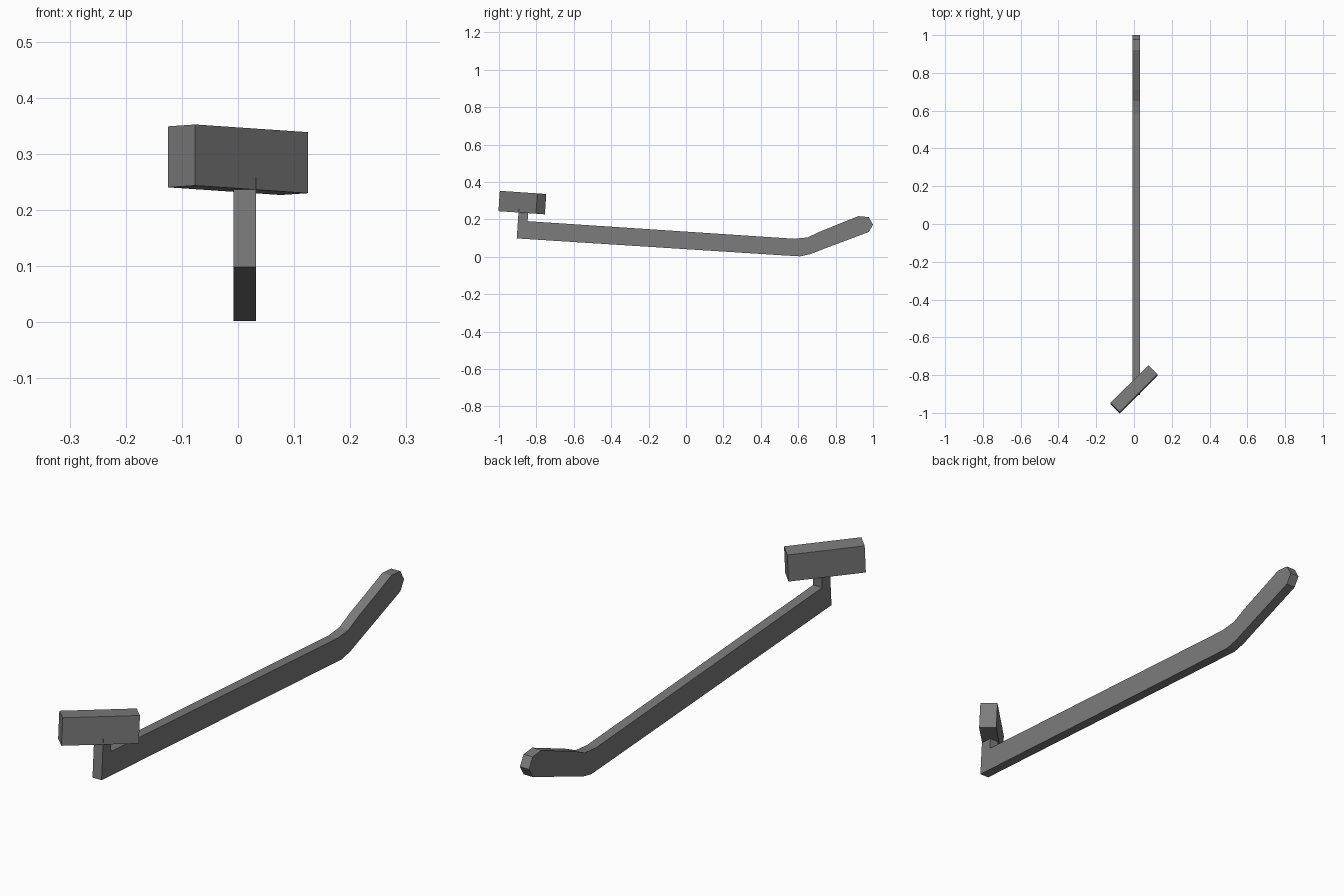
import bpy
import bmesh
import math
from mathutils import Matrix, Vector

cube = bpy.data.objects.get("Cube")
if cube:
    bpy.data.objects.remove(cube, do_unlink=True)

TILT = Matrix.Rotation(math.radians(-3.9), 4, "X")

grey = bpy.data.materials.new("dark grey")
grey.use_nodes = True
colour = (0.2, 0.2, 0.2, 1)
grey.diffuse_color = colour
grey.node_tree.nodes["Principled BSDF"].inputs["Base Color"].default_value = colour


def finish(name, bm):
    bmesh.ops.recalc_face_normals(bm, faces=bm.faces)
    mesh = bpy.data.meshes.new(name)
    bm.to_mesh(mesh)
    bm.free()
    mesh.materials.append(grey)
    obj = bpy.data.objects.new(name, mesh)
    bpy.context.collection.objects.link(obj)
    return obj


def extruded_profile(name, points, x_min, x_max):
    """Extrude a side outline of (y, z) points across x."""
    bm = bmesh.new()
    face = bm.faces.new([bm.verts.new((x_min, y, z)) for y, z in points])
    result = bmesh.ops.extrude_face_region(bm, geom=[face], use_keep_orig=True)
    moved = [v for v in result["geom"] if isinstance(v, bmesh.types.BMVert)]
    bmesh.ops.translate(bm, verts=moved, vec=(x_max - x_min, 0, 0))
    return finish(name, bm)


# Long arm with upright post at the front and a bent, rounded grip at the back
outline = [
    (-0.905, 0.098), (0.525, 0.007), (0.61, 0.002), (0.665, 0.014),
    (0.74, 0.043), (0.977, 0.132), (1.0, 0.171), (0.977, 0.212),
    (0.922, 0.217), (0.715, 0.134), (0.65, 0.103), (0.58, 0.096),
    (-0.847, 0.19), (-0.842, 0.255), (-0.894, 0.259),
]
extruded_profile("arm_and_post", outline, -0.008, 0.032)

# Block head turned diagonally on top of the post
bm = bmesh.new()
bmesh.ops.create_cube(bm, size=1)
bmesh.ops.scale(bm, verts=bm.verts, vec=(0.284, 0.068, 0.109))
turn = Matrix.Rotation(math.radians(45), 4, "Z")
bmesh.ops.transform(bm, matrix=TILT @ turn, verts=bm.verts)
head = finish("head_block", bm)
head.location = Vector((0, -0.875, 0.2895))
